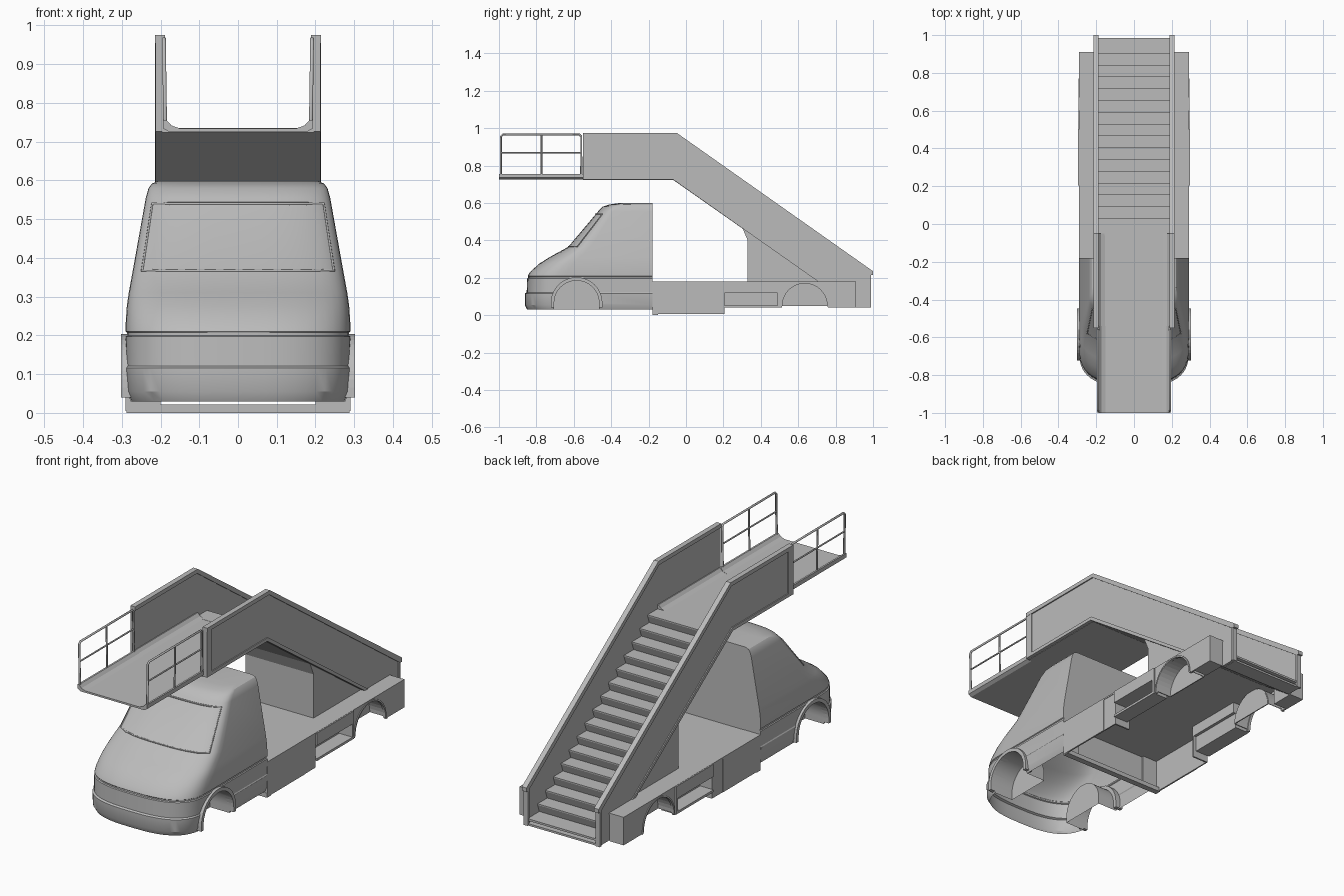
import bpy, bmesh, math

if "Cube" in bpy.data.objects:
    bpy.data.objects.remove(bpy.data.objects["Cube"])

grey = bpy.data.materials.new("plain_grey")
grey.diffuse_color = (0.5, 0.5, 0.5, 1)
grey.use_nodes = True
grey.node_tree.nodes["Principled BSDF"].inputs["Base Color"].default_value = grey.diffuse_color


def finish(name, bm):
    bmesh.ops.recalc_face_normals(bm, faces=bm.faces[:])
    me = bpy.data.meshes.new(name)
    bm.to_mesh(me)
    bm.free()
    ob = bpy.data.objects.new(name, me)
    bpy.context.collection.objects.link(ob)
    me.materials.append(grey)
    return ob


def select(ob):
    bpy.ops.object.select_all(action='DESELECT')
    ob.select_set(True)
    bpy.context.view_layer.objects.active = ob


def loft(name, rings):
    """Closed rings joined by quads, with both ends capped."""
    bm = bmesh.new()
    vs = [[bm.verts.new(p) for p in r] for r in rings]
    n = len(vs[0])
    for a, b in zip(vs, vs[1:]):
        for i in range(n):
            j = (i + 1) % n
            bm.faces.new((a[i], a[j], b[j], b[i]))
    bm.faces.new(vs[0][::-1])
    bm.faces.new(vs[-1])
    return finish(name, bm)


def prism(name, pts, x0, x1):
    """Side profile (y, z) extruded along x."""
    return loft(name, [[(x, y, z) for y, z in pts] for x in (x0, x1)])


def pair(name, pts, x0, x1):
    for side, s in (("right", 1), ("left", -1)):
        prism(f"{name}_{side}", pts, s * x0, s * x1)


def rect(y0, y1, z0, z1):
    return [(y0, z0), (y1, z0), (y1, z1), (y0, z1)]


def arc(cy, cz, r, n=20):
    return [(cy + r * math.cos(math.pi * i / n), cz + r * math.sin(math.pi * i / n)) for i in range(n + 1)]


def tube(name, pts, r, cyclic=False):
    cu = bpy.data.curves.new(name, 'CURVE')
    cu.dimensions = '3D'
    cu.bevel_depth = r
    cu.bevel_resolution = 1
    cu.use_fill_caps = True
    sp = cu.splines.new('POLY')
    sp.points.add(len(pts) - 1)
    for p, q in zip(sp.points, pts):
        p.co = (*q, 1)
    sp.use_cyclic_u = cyclic
    ob = bpy.data.objects.new(name, cu)
    bpy.context.collection.objects.link(ob)
    cu.materials.append(grey)
    select(ob)
    bpy.ops.object.convert(target='MESH')


# ---- Cab: horizontal rings (height, front y, half width, depth of front rounding)
ROWS = [(.03, -.85, .277, .2), (.055, -.862, .287, .2), (.116, -.862, .291, .2), (.121, -.852, .288, .2),
        (.197, -.849, .290, .2), (.200, -.844, .286, .2), (.207, -.844, .286, .2), (.210, -.846, .290, .2),
        (.23, -.835, .290, .2), (.275, -.785, .287, .18), (.31, -.73, .282, .16), (.365, -.63, .272, .12),
        (.555, -.47, .238, .08), (.58, -.445, .231, .08), (.592, -.41, .222, .07), (.599, -.36, .205, .06)]
BACK, POW = -.18, 2.8


def cab_ring(z, yf, w, d, n=24):
    pts = [(w, BACK, z)]
    for i in range(n + 1):
        a = math.pi * i / n
        c, s = math.cos(a), max(0, math.sin(a))
        pts.append((math.copysign(w * abs(c) ** (2 / POW), c), yf + d * (1 - s ** (2 / POW)), z))
    return pts + [(-w, BACK, z)]


def front_point(x, z):
    for a, b in zip(ROWS, ROWS[1:]):
        if a[0] <= z <= b[0]:
            t = (z - a[0]) / (b[0] - a[0])
            _, yf, w, d = [p + t * (q - p) for p, q in zip(a, b)]
            return (x, yf + d * (1 - (1 - (abs(x) / w) ** POW) ** (1 / POW)), z)


cab = loft("cab", [cab_ring(*r) for r in ROWS])
FY, FZ, FR = -.585, .065, .12
for s in (1, -1):
    cutter = prism("wheel_cutter", [(FY + FR, -.05)] + arc(FY, FZ, FR) + [(FY - FR, -.05)], s * .17, s * .34)
    mod = cab.modifiers.new("wheel_well", 'BOOLEAN')
    mod.operation = 'DIFFERENCE'
    mod.solver = 'EXACT'
    mod.object = cutter
    select(cab)
    bpy.ops.object.modifier_apply(modifier=mod.name)
    bpy.data.objects.remove(cutter)
# the cab is a shell, open underneath
bm = bmesh.new()
bm.from_mesh(cab.data)
bmesh.ops.delete(bm, geom=[f for f in bm.faces if all(v.co.z < .032 for v in f.verts)], context='FACES')
bm.to_mesh(cab.data)
bm.free()
select(cab)
bpy.ops.object.shade_smooth_by_angle(angle=math.radians(28))

# flared wheel arch and windscreen seal
flare = [(FY + .138, .04)] + arc(FY, FZ, .138) + [(FY - .138, .04), (FY - FR, .04)] \
    + arc(FY, FZ, FR)[::-1] + [(FY + FR, .04)]
pair("front_arch_flare", flare, .262, .302)
steps = [i / 5 - 1 for i in range(11)]
seal = [front_point(.247 * t, .367) for t in steps] + [front_point(.221 * t, .54) for t in steps[::-1]]
tube("windscreen_seal", seal, .004, True)

# ---- Truck bed
prism("deck", rect(-.18, .72, .172, .18), -.20, .20)
pair("deck_edge", rect(-.18, .91, .173, .181), .195, .29)
prism("cross_beam", rect(-.18, -.15, 0, .022), -.288, .288)
pair("front_skirt", rect(-.178, .12, .005, .18), .282, .290)
pair("middle_skirt", rect(.12, .205, .005, .18), .282, .288)
pair("skirt_end", rect(.197, .205, .005, .18), .20, .288)
pair("skirt_front_end", rect(-.178, -.17, .005, .18), .20, .288)
pair("locker_top", rect(.205, .5, .118, .18), .20, .296)
pair("locker_bar", rect(.205, .5, .04, .052), .22, .296)
pair("locker_back", rect(.205, .5, .04, .13), .215, .222)
pair("locker_post", rect(.488, .5, .04, .12), .22, .296)

# rear wheel arches and rear boxes
RY, RZ, RR = .635, .05, .124
pair("rear_arch_panel", [(.5, .04), (.5, .18), (.79, .18), (.79, .04), (RY + RR, .04)]
     + arc(RY, RZ, RR) + [(RY - RR, .04)], .282, .290)
pair("rear_wheel_well", arc(RY, RZ, RR + .003) + arc(RY, RZ, RR)[::-1], .20, .288)
pair("rear_well_wall", arc(RY, RZ, RR), .198, .203)
lip = [(RY + RR + .01, .04)] + arc(RY, RZ, RR + .004) + [(RY - RR - .01, .04), (RY - RR, .04)] \
    + arc(RY, RZ, RR - .004)[::-1] + [(RY + RR, .04)]
pair("rear_arch_lip", lip, .28, .294)
pair("rear_box", rect(.79, .91, .04, .18), .212, .290)

# ---- Staircase
SL = .705                                    # slope of the stair


def under(y):
    return .73 - SL * (y + .07)


pillar = [(.33, .18), (.33, .40), (.30, under(.30)), (.34, under(.34) + .01), (.74, .18)]
prism("stair_pillar", pillar, -.19, .19)
wall = [(-.55, .728), (-.07, .728), (.905, .042), (.99, .042), (.99, .228), (-.053, .965), (-.55, .965)]
pair("stair_wall", wall, .193, .208)
rim = [(-.55, .955), (-.056, .955), (.985, .215), (1.0, .215), (1.0, .235), (-.05, .975), (-.55, .975)]
pair("handrail", rim, .188, .214)
bottom_trim = [(-.55, .726), (-.07, .726), (.905, .04), (.905, .057), (-.065, .743), (-.55, .743)]
pair("wall_bottom_trim", bottom_trim, .19, .213)
pair("wall_front_post", rect(-.55, -.51, .73, .96), .192, .213)
pair("wall_rear_post", rect(.975, .99, .04, .22), .188, .213)
slab = [(-.55, .724), (-.07, .724), (.905, .04), (.985, .04), (.985, .05), (.91, .05), (-.065, .734), (-.55, .734)]
prism("stair_underside", slab, -.196, .196)

# sawtooth treads with risers leaning inwards under each nosing
RUN, N = .0625, 15
tread = [(-.06, .735)]
for i in range(N):
    y, z = .03 + RUN * i, .735 - SL * RUN * i
    tread += [(y, z), (y, z - .006), (y - .014, z - SL * RUN)]
end = tread[-1]
tread += [(.985, end[1]), (.985, end[1] - .01)]
tread += [(.9, under(.9) + .006), (-.06, under(-.06) + .006)]
prism("stair_steps", tread, -.194, .194)

# ---- Landing and front bridge: tray section with turned-up edges
half = [(.0, .734), (.15, .734), (.172, .742), (.185, .756), (.194, .756), (.194, .735), (.178, .725), (.0, .725)]


def tray(name, y0, y1, grow):
    sec = [(x + grow * (x > .1), z) for x, z in half]
    sec += [(-x, z) for x, z in sec[-2:0:-1]]
    loft(name, [[(x, y, z) for x, z in sec] for y in (y0, y1)])


tray("front_bridge", -1.0, -.54, 0)
tray("landing", -.55, -.05, .003)

# bridge railings
for side, s in (("right", 1), ("left", -1)):
    lo, mid, hi = s * .188, s * .189, s * .191
    tube(f"railing_frame_{side}", [(lo, -.56, .745), (hi, -.56, .955), (hi, -.57, .965), (hi, -.98, .965),
                                   (hi, -.99, .955), (lo, -.99, .745)], .0055)
    tube(f"railing_middle_{side}", [(mid, -.56, .868), (mid, -.99, .868)], .004)
    tube(f"railing_post_{side}", [(lo, -.773, .745), (hi, -.773, .965)], .0045)
